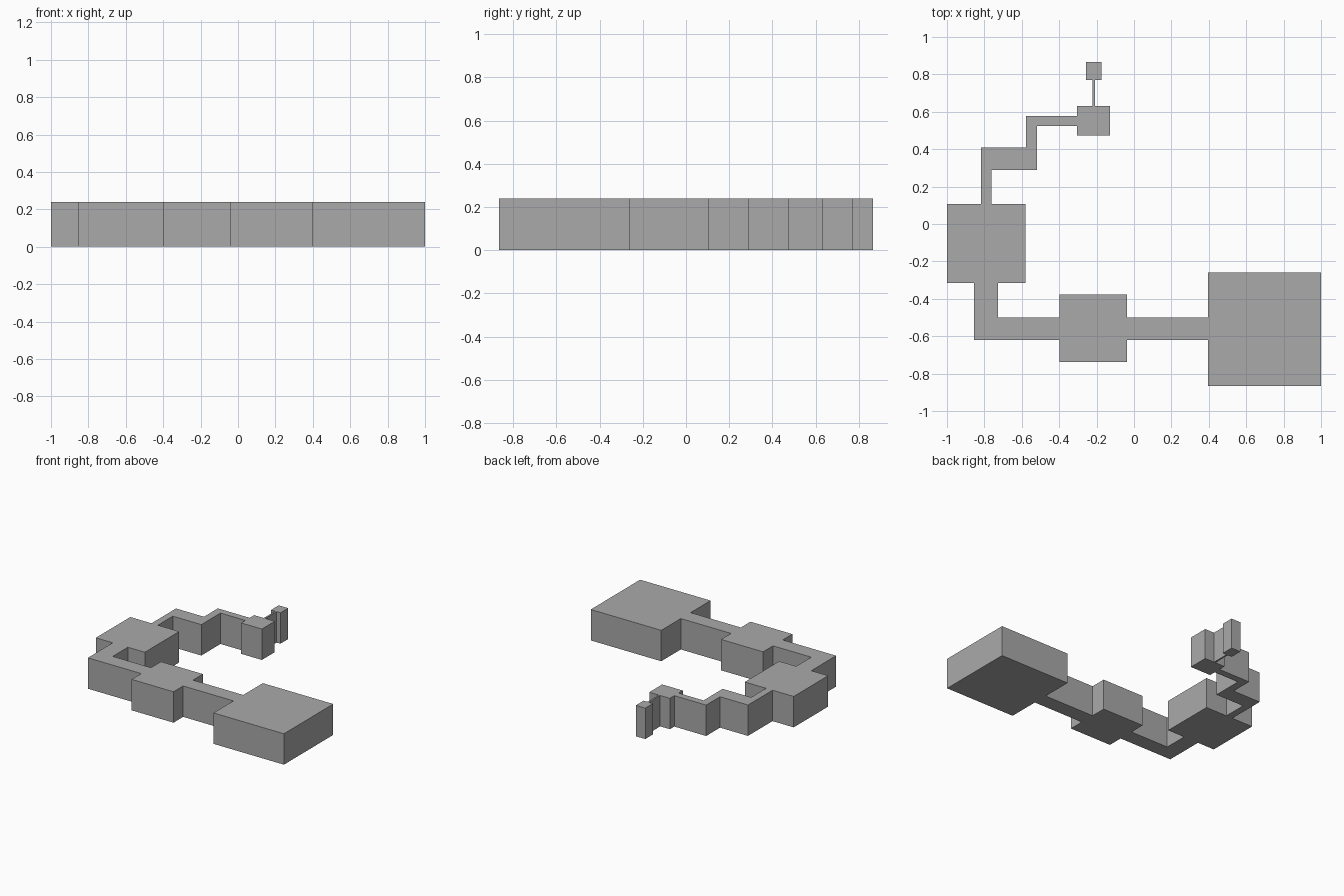
import bpy, bmesh, math

if "Cube" in bpy.data.objects:
    bpy.data.objects.remove(bpy.data.objects["Cube"])

HEIGHT = 0.24

# Plan rectangles: x0, x1, y0, y1
rooms = [
    (0.395, 1.0, -0.865, -0.26),      # large room
    (-0.397, -0.037, -0.738, -0.378), # middle room
    (-1.0, -0.58, -0.315, 0.107),     # left room
    (-0.304, -0.127, 0.474, 0.632),   # small room
    (-0.256, -0.175, 0.77, 0.865),    # end room
]
corridors = [
    (-0.855, 0.395, -0.62, -0.50),
    (-0.855, -0.726, -0.62, -0.315),
    (-0.818, -0.763, 0.107, 0.408),
    (-0.818, -0.518, 0.29, 0.408),
    (-0.578, -0.518, 0.29, 0.578),
    (-0.578, -0.304, 0.525, 0.578),
    (-0.221, -0.208, 0.632, 0.77),
]
rects = rooms + corridors

# Merge the plan into one sheet: fill each grid cell covered by a rectangle
xs = sorted({v for r in rects for v in r[:2]})
ys = sorted({v for r in rects for v in r[2:]})
bm = bmesh.new()
verts = {}


def corner(x, y):
    if (x, y) not in verts:
        verts[x, y] = bm.verts.new((x, y, 0))
    return verts[x, y]


for x0, x1 in zip(xs, xs[1:]):
    for y0, y1 in zip(ys, ys[1:]):
        if any(a <= x0 and x1 <= b and c <= y0 and y1 <= d for a, b, c, d in rects):
            bm.faces.new([corner(x0, y0), corner(x1, y0), corner(x1, y1), corner(x0, y1)])

# Raise the sheet to a closed solid and remove the cell seams
res = bmesh.ops.extrude_face_region(bm, geom=bm.faces[:], use_keep_orig=True)
bmesh.ops.translate(bm, vec=(0, 0, HEIGHT),
                    verts=[g for g in res["geom"] if isinstance(g, bmesh.types.BMVert)])
bmesh.ops.recalc_face_normals(bm, faces=bm.faces[:])
bmesh.ops.dissolve_limit(bm, angle_limit=math.radians(1),
                         verts=bm.verts[:], edges=bm.edges[:])

mesh = bpy.data.meshes.new("rooms_and_corridors")
bm.to_mesh(mesh)
bm.free()
grey = bpy.data.materials.new("grey")
grey.diffuse_color = (0.4, 0.4, 0.4, 1)
grey.use_nodes = True
grey.node_tree.nodes["Principled BSDF"].inputs["Base Color"].default_value = grey.diffuse_color
mesh.materials.append(grey)
obj = bpy.data.objects.new("rooms_and_corridors", mesh)
bpy.context.collection.objects.link(obj)
